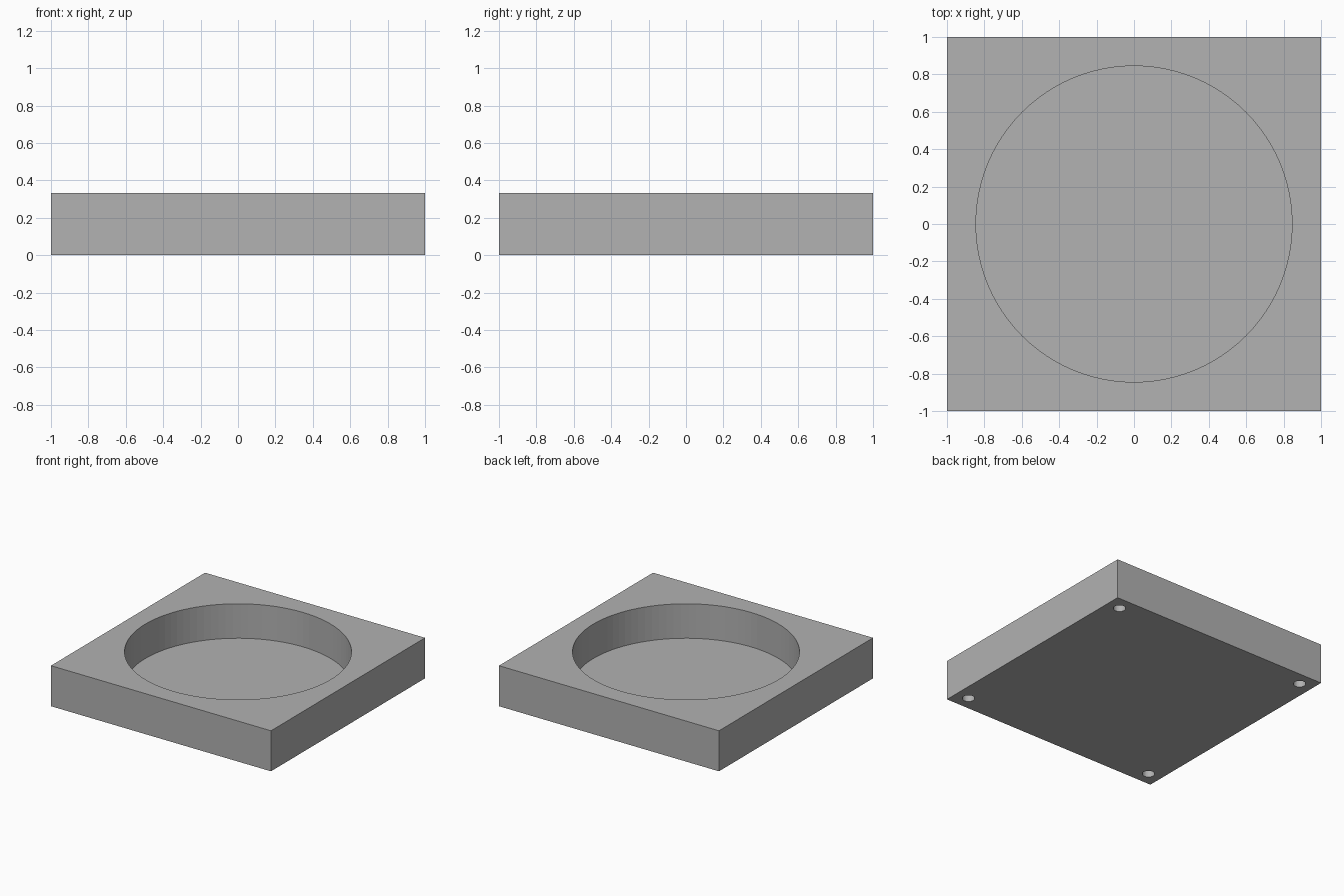
import bpy
import math

if "Cube" in bpy.data.objects:
    bpy.data.objects.remove(bpy.data.objects["Cube"])

HEIGHT = 0.333
FLOOR = 0.05
POCKET_R = 0.845
HOLE_R, HOLE_DEPTH, HOLE_POS = 0.047, 0.1, 0.885


def cutter(name, radius, x, y, z0, z1, sides):
    """Hidden cylinder used to cut a recess out of the block."""
    bpy.ops.mesh.primitive_cylinder_add(
        vertices=sides, radius=radius, depth=z1 - z0, location=(x, y, (z0 + z1) / 2))
    ob = bpy.context.object
    ob.name = name
    ob.hide_render = True
    ob.hide_set(True)
    return ob


# Square block
bpy.ops.mesh.primitive_cube_add(size=1, location=(0, 0, HEIGHT / 2))
block = bpy.context.object
block.name = "square_tray"
block.scale = (2, 2, HEIGHT)
bpy.ops.object.transform_apply(location=True, rotation=False, scale=True)

grey = bpy.data.materials.new("plain grey")
grey.diffuse_color = (0.445, 0.445, 0.445, 1)
grey.use_nodes = True
grey.node_tree.nodes["Principled BSDF"].inputs["Base Color"].default_value = grey.diffuse_color
block.data.materials.append(grey)

# Round pocket open at the top, and four blind holes in the underside corners
cutters = [cutter("pocket_cutter", POCKET_R, 0, 0, FLOOR, HEIGHT + 0.1, 96)]
for sx in (-1, 1):
    for sy in (-1, 1):
        cutters.append(cutter("corner_hole_cutter", HOLE_R, sx * HOLE_POS,
                              sy * HOLE_POS, -0.1, HOLE_DEPTH, 32))

bpy.ops.object.select_all(action='DESELECT')
block.select_set(True)
bpy.context.view_layer.objects.active = block
for c in cutters:
    mod = block.modifiers.new("cut", 'BOOLEAN')
    mod.operation = 'DIFFERENCE'
    mod.solver = 'EXACT'
    mod.object = c
    bpy.ops.object.modifier_apply(modifier=mod.name)

# Cutters are no longer needed once the cuts are applied
for c in cutters:
    bpy.data.objects.remove(c, do_unlink=True)
